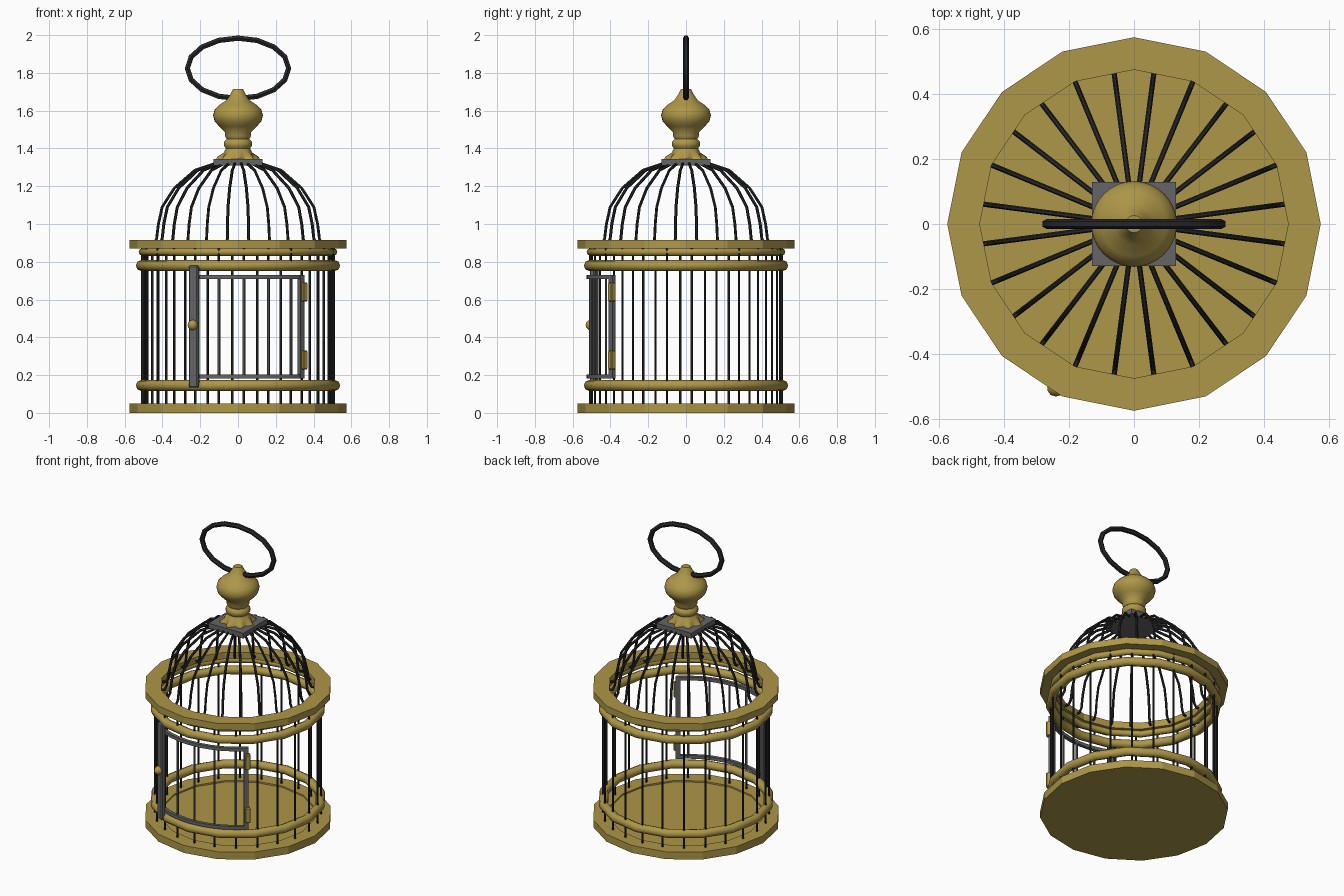
import bpy, bmesh, math
from math import sin, cos, pi, radians
from mathutils import Matrix, Vector

if "Cube" in bpy.data.objects:
    bpy.data.objects.remove(bpy.data.objects["Cube"])


def material(name, rgb):
    m = bpy.data.materials.new(name)
    m.use_nodes = True
    m.diffuse_color = (*rgb, 1)
    m.node_tree.nodes["Principled BSDF"].inputs["Base Color"].default_value = (*rgb, 1)
    return m


brass = material("aged brass", (0.42, 0.31, 0.065))
iron = material("black iron", (0.02, 0.02, 0.022))
steel = material("grey steel", (0.13, 0.13, 0.135))


def add_object(name, mesh, mat, smooth=0):
    ob = bpy.data.objects.new(name, mesh)
    bpy.context.collection.objects.link(ob)
    mesh.materials.clear()
    mesh.materials.append(mat)
    bpy.ops.object.select_all(action="DESELECT")
    ob.select_set(True)
    bpy.context.view_layer.objects.active = ob
    if smooth:
        bpy.ops.object.shade_smooth_by_angle(angle=radians(smooth))
    return ob


def finish(name, bm, mat, smooth=0):
    bmesh.ops.recalc_face_normals(bm, faces=bm.faces)
    mesh = bpy.data.meshes.new(name)
    bm.to_mesh(mesh)
    bm.free()
    return add_object(name, mesh, mat, smooth)


def polar(r, deg, z):
    """Point at an angle measured from the front, growing towards +x."""
    return Vector((r * sin(radians(deg)), -r * cos(radians(deg)), z))


def lathe(name, profile, mat, sides=16, closed=False, smooth=0, flute=None):
    """Spin (radius, z) points about the z axis; flute(z) waves the radius."""
    bm = bmesh.new()
    rings = []
    for r, z in profile:
        ring = []
        for i in range(sides):
            a = 2 * pi * i / sides
            rr = r * (1 + (flute(z) * cos(8 * a) if flute else 0))
            ring.append(bm.verts.new((rr * cos(a), rr * sin(a), z)))
        rings.append(ring)
    pairs = list(zip(rings, rings[1:]))
    if closed:
        pairs.append((rings[-1], rings[0]))
    else:
        bm.faces.new(rings[0])
        bm.faces.new(rings[-1])
    for lo, hi in pairs:
        for i in range(sides):
            j = (i + 1) % sides
            bm.faces.new((lo[i], lo[j], hi[j], hi[i]))
    return finish(name, bm, mat, smooth)


def arc_bar(name, r, start, end, z, width, height, mat, steps=8):
    """Square bar bent around the cage between two angles."""
    bm = bmesh.new()
    rows = []
    for i in range(steps + 1):
        a = start + (end - start) * i / steps
        rows.append([bm.verts.new(polar(r + u * width / 2, a, z + v * height / 2))
                     for u, v in ((-1, -1), (1, -1), (1, 1), (-1, 1))])
    for p, q in zip(rows, rows[1:]):
        for i in range(4):
            j = (i + 1) % 4
            bm.faces.new((p[i], p[j], q[j], q[i]))
    bm.faces.new(rows[0])
    bm.faces.new(rows[-1])
    return finish(name, bm, mat)


def rods(name, paths, radius, mat, cyclic=False):
    """Sweep a round section along every path, as one mesh."""
    cu = bpy.data.curves.new(name, "CURVE")
    cu.dimensions = "3D"
    cu.bevel_depth = radius
    cu.bevel_resolution = 1
    cu.use_fill_caps = True
    for path in paths:
        sp = cu.splines.new("POLY")
        sp.points.add(len(path) - 1)
        for p, co in zip(sp.points, path):
            p.co = (*co, 1)
        sp.use_cyclic_u = cyclic
    tmp = bpy.data.objects.new(name + "_path", cu)
    bpy.context.collection.objects.link(tmp)
    bpy.context.view_layer.update()
    mesh = bpy.data.meshes.new_from_object(
        tmp.evaluated_get(bpy.context.evaluated_depsgraph_get()))
    bpy.data.objects.remove(tmp)
    return add_object(name, mesh, mat, 40)


def box(name, size, centre, mat, turn=0, bevel=0):
    bm = bmesh.new()
    bmesh.ops.create_cube(bm, size=1)
    bm.transform(Matrix.Translation(centre) @ Matrix.Rotation(turn, 4, "Z")
                 @ Matrix.Diagonal((*size, 1)))
    if bevel:
        bmesh.ops.bevel(bm, geom=bm.edges[:], offset=bevel, segments=1, affect="EDGES")
    return finish(name, bm, mat)


# Base and crown ring
lathe("base_plate", [(0.575, 0), (0.575, 0.05), (0.475, 0.05), (0.475, 0.04)], brass)
lathe("crown_ring", [(0.475, 0.87), (0.575, 0.87), (0.575, 0.915), (0.475, 0.915)],
      brass, closed=True)

# Hoops binding the wall bars
for name, r, z, thick in (("lower_hoop", 0.512, 0.145, 0.029),
                          ("upper_hoop", 0.512, 0.78, 0.029),
                          ("top_hoop", 0.505, 0.852, 0.021)):
    section = [(r + thick * cos(k * pi / 4), z + thick * sin(k * pi / 4)) for k in range(8)]
    lathe(name, section, brass, closed=True, smooth=60)

# Wall bars, interrupted where the door sits
R, LATCH, HINGE = 0.508, -25.5, 41.5
wall, door = [], []
for k in range(24):
    a = 3.5 + 15 * k - 180
    if LATCH < a < HINGE:
        door.append([polar(R, a, 0.185), polar(R, a, 0.72)])
        wall.append([polar(R, a, 0.04), polar(R, a, 0.145)])
        wall.append([polar(R, a, 0.78), polar(R, a, 0.88)])
    else:
        wall.append([polar(R, a, 0.04), polar(R, a, 0.88)])
rods("wall_bars", wall, 0.0068, iron)

# Dome bars with feet turned out into the crown ring
dome = [(0.5, 0.885), (0.45, 0.89), (0.435, 0.92), (0.425, 1.0), (0.405, 1.09),
        (0.34, 1.19), (0.23, 1.285), (0.13, 1.318), (0.09, 1.325)]
rods("dome_bars", [[polar(r, 7.5 + 15 * k, z) for r, z in dome] for k in range(24)],
     0.008, iron)

# Door: bars, curved rails, latch post, hinge post, hinges and knob
rods("door_bars", door, 0.0075, steel)
for name, z in (("lower_door_rail", 0.192), ("upper_door_rail", 0.72)):
    arc_bar(name, R + 0.007, LATCH, HINGE, z, 0.022, 0.022, steel)
box("door_hinge_post", (0.03, 0.022, 0.55), polar(R + 0.007, HINGE - 1, 0.456), steel,
    radians(HINGE))
box("door_latch_post", (0.055, 0.03, 0.645), polar(R + 0.03, LATCH, 0.457), steel,
    radians(LATCH), 0.006)
for name, z in (("lower_hinge", 0.28), ("upper_hinge", 0.64)):
    box(name, (0.032, 0.034, 0.1), polar(R + 0.016, HINGE, z), brass, radians(HINGE), 0.005)
bm = bmesh.new()
bmesh.ops.create_uvsphere(bm, u_segments=10, v_segments=6, radius=0.028,
                          matrix=Matrix.Translation(polar(R + 0.05, LATCH, 0.465)))
finish("door_knob", bm, brass, 60)

# Cap plate, finial with fluted foot, hanging ring
box("cap_plate", (0.26, 0.26, 0.035), (0, 0, 1.327), steel)
lathe("finial", [(0.1, 1.342), (0.095, 1.355), (0.076, 1.378), (0.064, 1.4), (0.075, 1.415),
                 (0.075, 1.435), (0.06, 1.45), (0.07, 1.468), (0.07, 1.488), (0.1, 1.517),
                 (0.124, 1.545), (0.132, 1.575), (0.124, 1.605), (0.1, 1.63), (0.062, 1.655),
                 (0.042, 1.685), (0.026, 1.715)],
      brass, sides=32, smooth=50, flute=lambda z: 0.16 if z < 1.37 else 0)
rods("hanging_ring", [[(0.268 * cos(k * pi / 8), 0, 1.824 + 0.16 * sin(k * pi / 8))
                       for k in range(16)]], 0.016, iron, cyclic=True)
